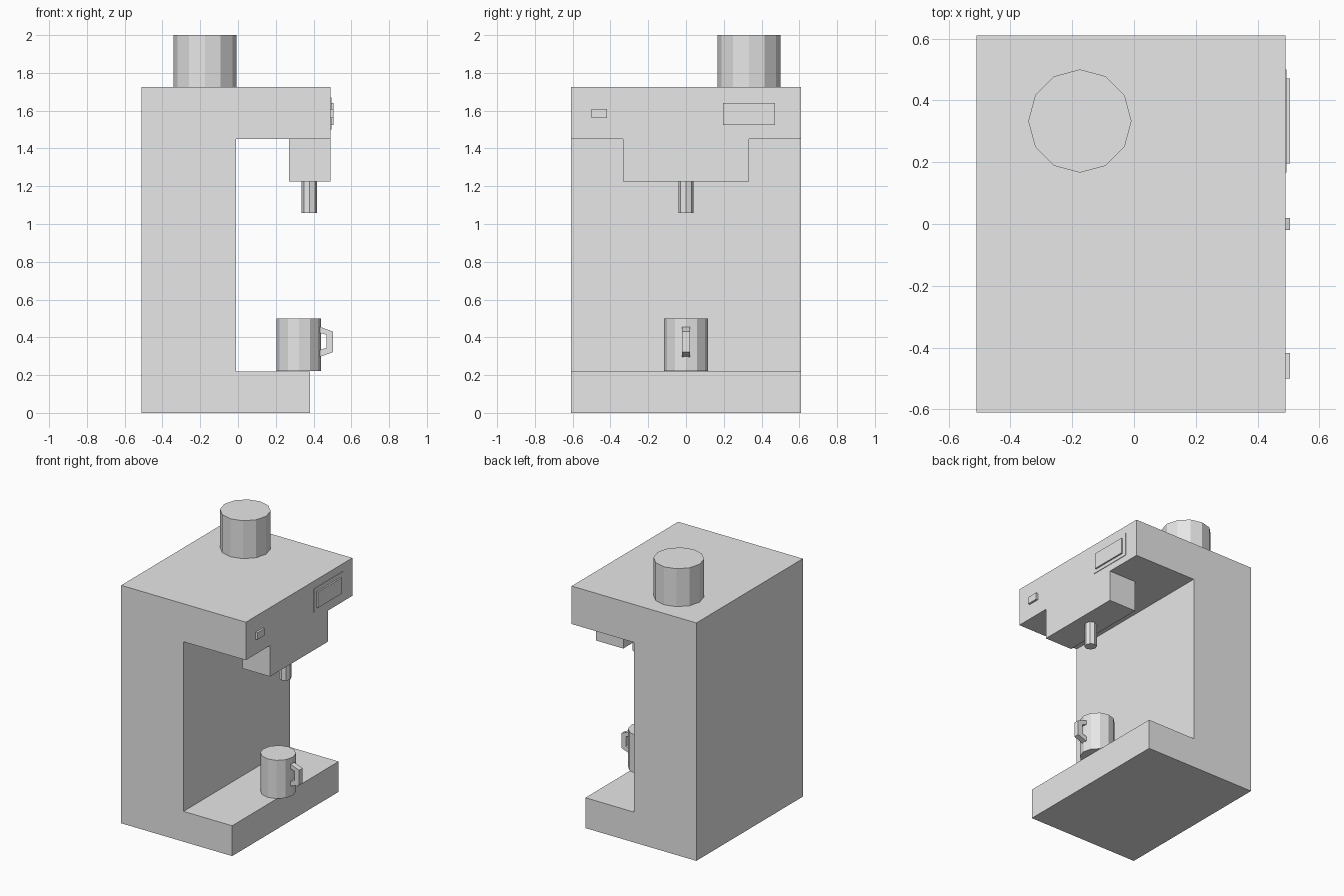
import bpy
import bmesh
from mathutils import Matrix, Vector

cube = bpy.data.objects.get("Cube")
if cube:
    bpy.data.objects.remove(cube, do_unlink=True)

# Single flat material
grey = bpy.data.materials.new("light grey")
grey.use_nodes = True
grey.diffuse_color = (0.8, 0.8, 0.8, 1)
grey.node_tree.nodes["Principled BSDF"].inputs["Base Color"].default_value = (0.8, 0.8, 0.8, 1)


def finish(name, bm):
    bmesh.ops.recalc_face_normals(bm, faces=bm.faces)
    mesh = bpy.data.meshes.new(name)
    bm.to_mesh(mesh)
    bm.free()
    mesh.materials.append(grey)
    obj = bpy.data.objects.new(name, mesh)
    bpy.context.collection.objects.link(obj)
    return obj


def extrude_profile(name, points, half_width):
    """Extrude an x-z outline along y, centred on y = 0."""
    bm = bmesh.new()
    face = bm.faces.new([bm.verts.new((x, -half_width, z)) for x, z in points])
    out = bmesh.ops.extrude_face_region(bm, geom=[face])["geom"]
    verts = [v for v in out if isinstance(v, bmesh.types.BMVert)]
    bmesh.ops.translate(bm, verts=verts, vec=(0, 2 * half_width, 0))
    return finish(name, bm)


def box(name, low, high):
    low, high = Vector(low), Vector(high)
    bm = bmesh.new()
    bmesh.ops.create_cube(bm, size=1, matrix=Matrix.Translation((low + high) / 2)
                          @ Matrix.Diagonal((high - low).to_4d()))
    return finish(name, bm)


def cylinder(name, x, y, bottom, top, radius, sides):
    bm = bmesh.new()
    bmesh.ops.create_cone(bm, cap_ends=True, segments=sides, radius1=radius,
                          radius2=radius, depth=top - bottom,
                          matrix=Matrix.Translation((x, y, (bottom + top) / 2)))
    return finish(name, bm)


# C-shaped housing with base tray and overhanging head
extrude_profile("housing", [(-0.51, 0), (0.38, 0), (0.38, 0.22), (-0.01, 0.22),
                            (-0.01, 1.45), (0.49, 1.45), (0.49, 1.725), (-0.51, 1.725)], 0.61)

# Brewing head and spout
box("brew_head", (0.27, -0.333, 1.225), (0.49, 0.333, 1.45))
cylinder("spout", 0.378, 0, 1.057, 1.225, 0.041, 8)

# Hopper on top
cylinder("hopper", -0.175, 0.333, 1.725, 2.0, 0.167, 12)

# Control panel: display on a thin surround, and a button
box("display_surround", (0.488, 0.167, 1.50), (0.494, 0.5, 1.67))
box("display", (0.488, 0.195, 1.525), (0.505, 0.47, 1.64))
box("button", (0.488, -0.5, 1.56), (0.505, -0.417, 1.61))

# Cup with angular handle
cylinder("cup", 0.322, 0, 0.222, 0.5, 0.117, 12)
extrude_profile("cup_handle", [(0.43, 0.457), (0.504, 0.43), (0.504, 0.322), (0.43, 0.295),
                               (0.43, 0.331), (0.468, 0.345), (0.468, 0.413), (0.43, 0.425)], 0.02)
